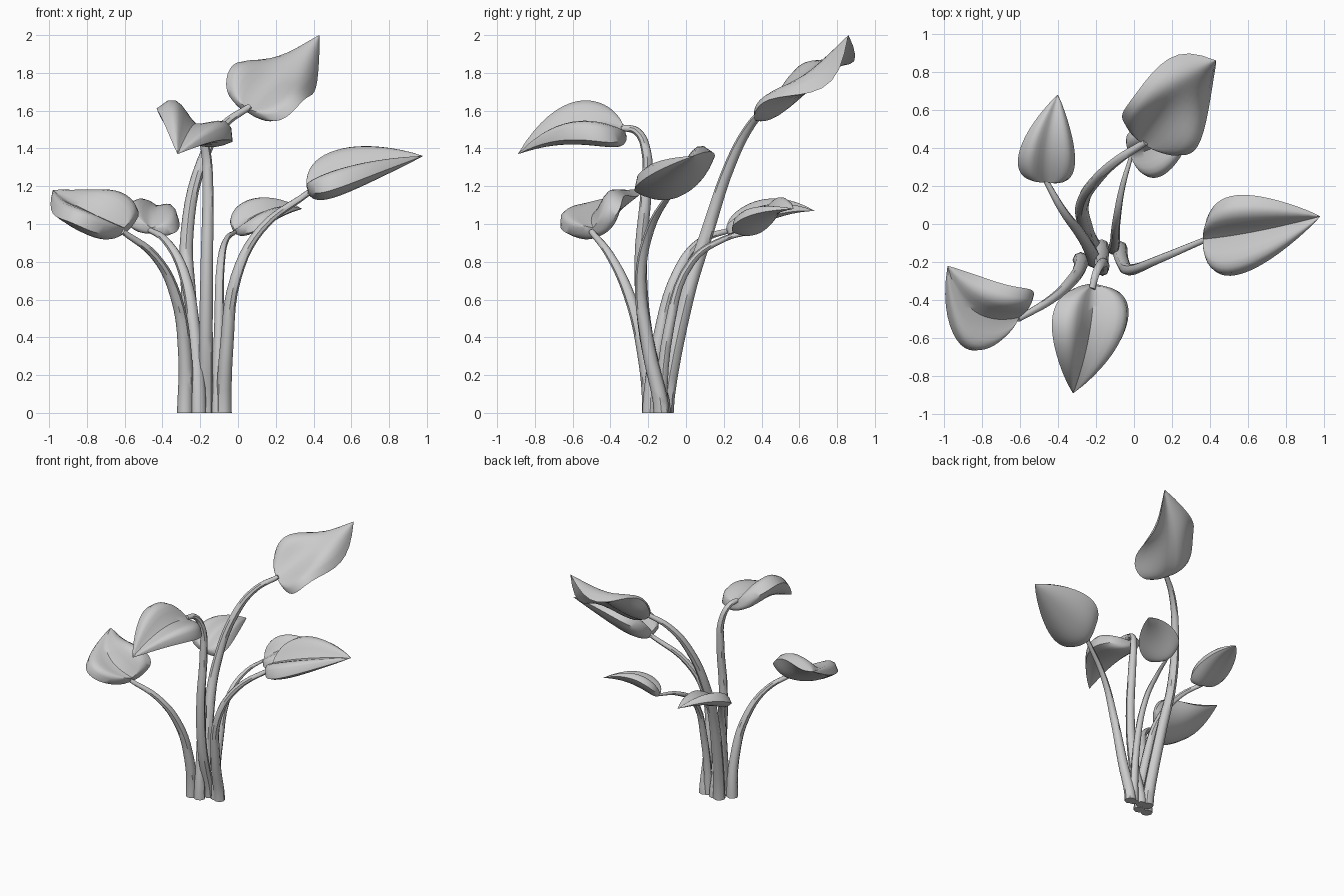
import bpy
import bmesh
import math
from mathutils import Vector

cube = bpy.data.objects.get("Cube")
if cube:
    bpy.data.objects.remove(cube, do_unlink=True)

grey = bpy.data.materials.new("plain_grey")
grey.use_nodes = True
COLOUR = (0.6, 0.6, 0.6, 1.0)
grey.diffuse_color = COLOUR
grey.node_tree.nodes["Principled BSDF"].inputs["Base Color"].default_value = COLOUR

ROWS, HALF = 18, 6
WIDEST = 0.26


def finish(obj):
    """Give the part its material and smooth shading with sharp creases."""
    obj.data.materials.clear()
    obj.data.materials.append(grey)
    bpy.ops.object.select_all(action="DESELECT")
    obj.select_set(True)
    bpy.context.view_layer.objects.active = obj
    if obj.type == "CURVE":
        bpy.ops.object.convert(target="MESH")
    bpy.ops.object.shade_smooth_by_angle(angle=math.radians(45))


def stem(name, thick, thin, *points):
    """Tapered tube through the points, rising straight from the ground."""
    curve = bpy.data.curves.new(name, "CURVE")
    curve.dimensions = "3D"
    curve.bevel_depth = 1.0
    curve.bevel_resolution = 2
    curve.resolution_u = 5
    curve.use_fill_caps = True
    spline = curve.splines.new("BEZIER")
    spline.bezier_points.add(len(points) - 1)
    for i, (bp, co) in enumerate(zip(spline.bezier_points, points)):
        bp.co = co
        bp.radius = thick + (thin - thick) * i / (len(points) - 1)
        bp.handle_left_type = bp.handle_right_type = "AUTO"
    foot = spline.bezier_points[0]
    foot.handle_left_type = foot.handle_right_type = "FREE"
    foot.handle_left = foot.co - Vector((0, 0, 0.1))
    foot.handle_right = foot.co + Vector((0, 0, 0.1))
    obj = bpy.data.objects.new(name, curve)
    bpy.context.collection.objects.link(obj)
    finish(obj)


def leaf(name, bulge, depth, wave, base, mid, tip, side_a, side_b):
    """Fleshy pointed leaf: creased, two-lobed top, rounded belly, wavy edges."""
    base, mid, tip, side_a, side_b = map(Vector, (base, mid, tip, side_a, side_b))
    control = (mid - base * 0.36 - tip * 0.16) / 0.48

    def rib(t):
        return base * (1 - t) ** 2 + control * 2 * t * (1 - t) + tip * t * t

    def width(t):
        return t ** 0.32 * (1 - t) ** 0.93

    normal = (side_a - side_b).cross(tip - base).normalized()
    if normal.z < 0:
        normal.negate()

    # Each ring runs across the top, then back along the belly
    ring = [(j, True) for j in range(-HALF, HALF + 1)]
    ring += [(j, False) for j in range(HALF - 1, -HALF, -1)]
    count = len(ring)
    bm = bmesh.new()
    rows = []
    for i in range(ROWS + 1):
        t = 0.003 + 0.995 * (i / ROWS) ** 1.6
        w = width(t) / width(WIDEST)
        row = []
        for j, on_top in ring:
            s = abs(j) / HALF
            edge = (side_a if j < 0 else side_b) - rib(WIDEST)
            if on_top:
                lift = bulge * 2.4 * s ** 1.3 * (1 - s ** 3)
            else:
                lift = -depth * (1 - s ** 2.5)
            ripple = wave * s * s * math.sin(2 * math.pi * t)
            row.append(bm.verts.new(rib(t) + edge * s * w + normal * (lift * w + ripple)))
        rows.append(row)
    for low, high in zip(rows, rows[1:]):
        for j in range(count):
            k = (j + 1) % count
            bm.faces.new((low[j], low[k], high[k], high[j]))
    bm.faces.new(rows[0])
    bm.faces.new(rows[-1])
    bmesh.ops.recalc_face_normals(bm, faces=bm.faces)
    mesh = bpy.data.meshes.new(name)
    bm.to_mesh(mesh)
    bm.free()
    obj = bpy.data.objects.new(name, mesh)
    bpy.context.collection.objects.link(obj)
    finish(obj)


# Stems, spreading from one clump
stem("tall_stem", 0.045, 0.018, (-0.22, -0.11, 0), (-0.26, 0, 0.6), (-0.27, 0.11, 0.95),
     (-0.19, 0.24, 1.33), (-0.08, 0.34, 1.52), (0.06, 0.43, 1.62))
stem("front_stem", 0.04, 0.018, (-0.17, -0.12, 0), (-0.17, -0.21, 0.4), (-0.165, -0.24, 0.8),
     (-0.16, -0.21, 1.2), (-0.17, -0.21, 1.38), (-0.2, -0.26, 1.49), (-0.22, -0.34, 1.51))
stem("front_side_stem", 0.043, 0.016, (-0.28, -0.19, 0), (-0.28, -0.22, 0.3),
     (-0.33, -0.3, 0.62), (-0.44, -0.4, 0.83), (-0.61, -0.5, 0.96))
stem("wide_stem", 0.042, 0.016, (-0.075, -0.13, 0), (-0.06, -0.2, 0.35),
     (-0.01, -0.24, 0.72), (0.12, -0.19, 0.97), (0.38, -0.08, 1.17))
stem("back_stem", 0.042, 0.014, (-0.21, -0.19, 0), (-0.23, -0.14, 0.4),
     (-0.29, -0.04, 0.75), (-0.38, 0.08, 0.91), (-0.47, 0.24, 0.97))
stem("small_stem", 0.032, 0.01, (-0.11, -0.13, 0), (-0.1, -0.09, 0.45),
     (-0.09, 0.03, 0.8), (-0.06, 0.2, 0.92), (-0.01, 0.37, 0.96))

# Leaves: base, middle and tip of the midrib, then the two widest edge points
leaf("tall_leaf", 0.05, 0.07, 0.09, (0.05, 0.42, 1.61), (0.18, 0.6, 1.76), (0.43, 0.86, 2.0),
     (-0.03, 0.69, 1.77), (0.33, 0.46, 1.57))
leaf("front_leaf", 0.08, 0.1, 0, (-0.21, -0.32, 1.49), (-0.23, -0.55, 1.53), (-0.32, -0.89, 1.37),
     (-0.03, -0.49, 1.44), (-0.43, -0.5, 1.61))
leaf("front_side_leaf", 0.07, 0.09, 0.03, (-0.6, -0.49, 0.98), (-0.8, -0.48, 1.07),
     (-0.98, -0.22, 1.18), (-0.6, -0.32, 1.11), (-0.86, -0.65, 0.97))
leaf("wide_leaf", 0.075, 0.1, 0, (0.36, -0.08, 1.2), (0.58, -0.05, 1.28), (0.98, 0.04, 1.36),
     (0.53, -0.27, 1.19), (0.53, 0.15, 1.35))
leaf("back_leaf", 0.055, 0.065, 0, (-0.46, 0.22, 0.98), (-0.45, 0.4, 1.08), (-0.4, 0.68, 1.07),
     (-0.61, 0.34, 1.05), (-0.31, 0.32, 0.99))
leaf("small_leaf", 0.045, 0.055, 0, (-0.02, 0.36, 0.97), (0.12, 0.41, 1.06), (0.34, 0.57, 1.08),
     (0.14, 0.25, 0.99), (0.02, 0.51, 1.09))
